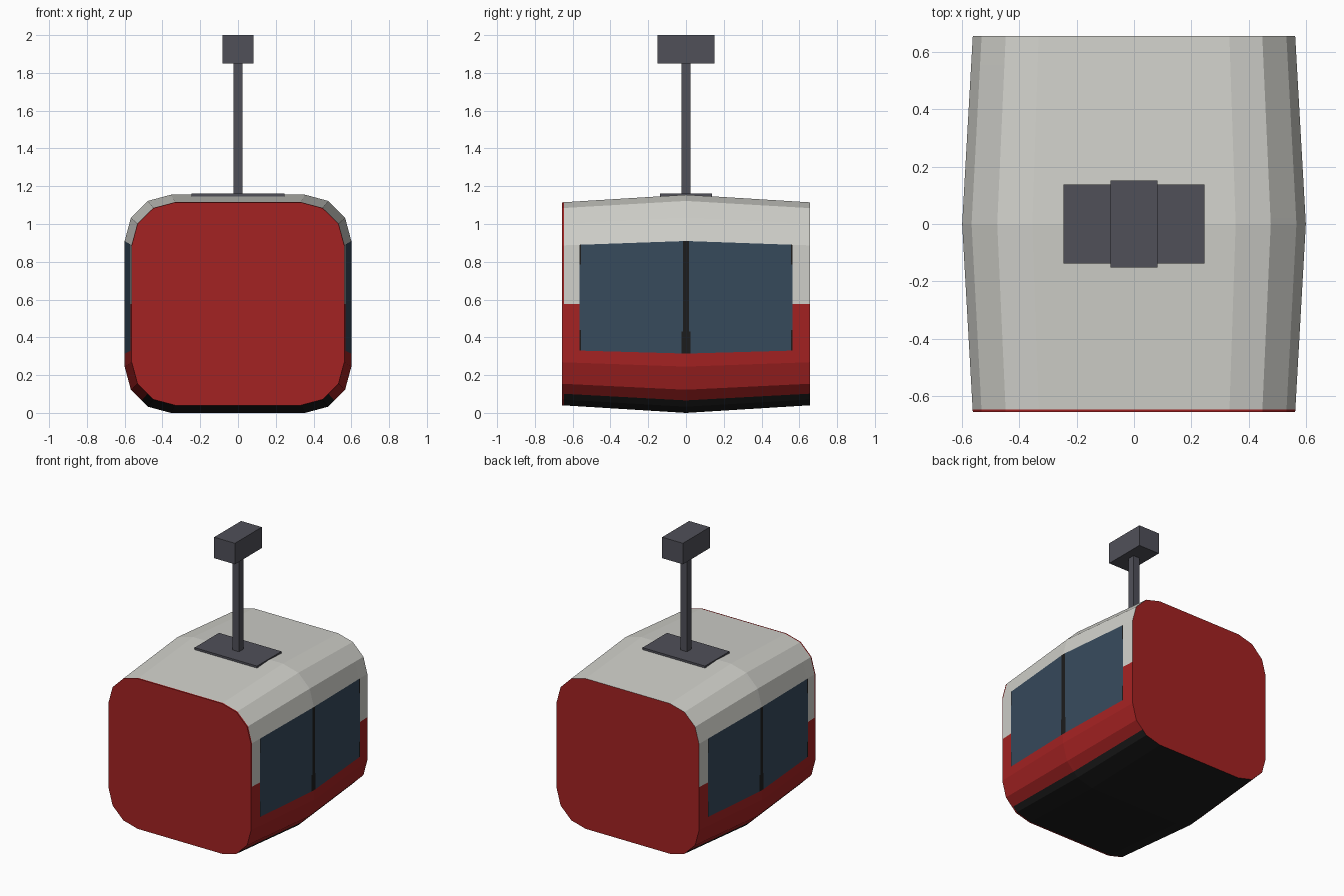
import bpy, bmesh, math

if "Cube" in bpy.data.objects:
    bpy.data.objects.remove(bpy.data.objects["Cube"])


def material(name, rgb):
    m = bpy.data.materials.new(name)
    lin = [(c / 255 / 12.92 if c < 11 else ((c / 255 + 0.055) / 1.055) ** 2.4) for c in rgb]
    m.diffuse_color = (*lin, 1)
    m.use_nodes = True
    m.node_tree.nodes["Principled BSDF"].inputs["Base Color"].default_value = m.diffuse_color
    return m


RED, WHITE, GLASS, BLACK = range(4)
cabin_mats = [material("red paint", (164, 34, 34)),
              material("off white paint", (208, 208, 202)),
              material("window glass", (55, 74, 92)),
              material("black trim", (28, 28, 28))]
metal = material("dark grey metal", (80, 80, 89))

# Cabin cross-section: rounded square with extra rows on the walls for the paint
HALF_W, MID_Z, R, LEN = 0.6, 0.5775, 0.245, 0.657
arc = [(HALF_W - R + R * math.cos(math.radians(a)), R * math.sin(math.radians(a)))
       for a in (0, 30, 60, 90)]
right = [(x, R - z) for x, z in reversed(arc)]               # lower corner
right.insert(2, (0.51, 0.066))                               # edge of black floor
right += [(HALF_W, z) for z in (0.314, 0.43, MID_Z, 0.80)]   # wall rows
right += [(x, 2 * MID_Z - R + z) for x, z in arc]            # upper corner
profile = right + [(-x, z) for x, z in reversed(right)]
n = len(profile)

# Stations along the cabin; it swells towards the middle
half = [0.016, 0.023, 0.557, 0.565, LEN]
stations = [-LEN, -0.647] + [-y for y in reversed(half[:-1])] + [0] + half


def paint(y, z, x):
    """Colour rule from position on the unswollen section."""
    if y < -0.647:
        return RED
    if z < 0.066:
        return BLACK
    if x > HALF_W - 0.001 and 0.314 < z < 0.91 and abs(y) < 0.565:
        low = z < 0.43
        if abs(y) < (0.023 if low else 0.016):
            return BLACK
        if abs(y) > 0.557 and (low or z > 0.8):
            return BLACK
        return GLASS
    return RED if z < MID_Z else WHITE


bm = bmesh.new()
rings = []
for y in stations:
    t = abs(y) / LEN
    sx, sz = 1 - 0.062 * t, 1 - 0.07 * t
    rings.append([bm.verts.new((x * sx, y, MID_Z + (z - MID_Z) * sz)) for x, z in profile])
for k in range(len(stations) - 1):
    ym = (stations[k] + stations[k + 1]) / 2
    for i in range(n):
        j = (i + 1) % n
        f = bm.faces.new((rings[k][i], rings[k][j], rings[k + 1][j], rings[k + 1][i]))
        f.material_index = paint(ym, (profile[i][1] + profile[j][1]) / 2,
                                 abs(profile[i][0] + profile[j][0]) / 2)
# Red end panels
for ring in (rings[0], rings[-1]):
    bm.faces.new(ring).material_index = RED
bmesh.ops.recalc_face_normals(bm, faces=bm.faces)
mesh = bpy.data.meshes.new("cabin")
bm.to_mesh(mesh)
bm.free()
for m in cabin_mats:
    mesh.materials.append(m)
bpy.context.collection.objects.link(bpy.data.objects.new("cabin", mesh))


def box(name, hx, hy, z0, z1):
    bpy.ops.mesh.primitive_cube_add(size=1, location=(0, 0, (z0 + z1) / 2))
    o = bpy.context.object
    o.name = name
    o.scale = (2 * hx, 2 * hy, z1 - z0)
    bpy.ops.object.transform_apply(location=False, rotation=False, scale=True)
    o.data.materials.append(metal)


# Hanger
box("roof_plate", 0.247, 0.138, 1.145, 1.161)
box("hanger_arm", 0.025, 0.025, 1.15, 1.86)
box("cable_grip", 0.082, 0.152, 1.85, 2.0)
